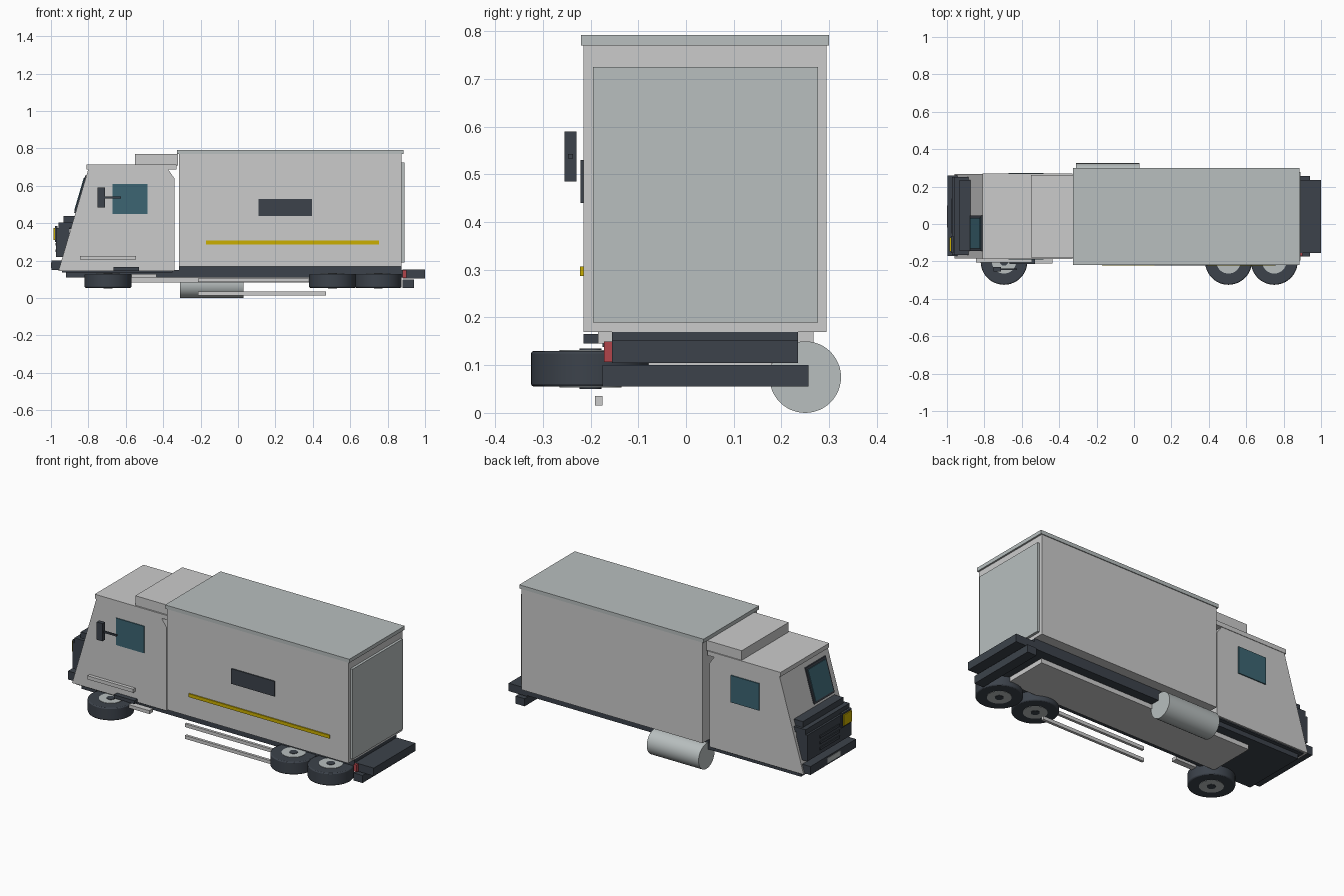
import bpy, bmesh, math

if "Cube" in bpy.data.objects:
    bpy.data.objects.remove(bpy.data.objects["Cube"])


def material(name, rgb):
    m = bpy.data.materials.new(name)
    m.diffuse_color = (*rgb, 1)
    m.use_nodes = True
    m.node_tree.nodes["Principled BSDF"].inputs["Base Color"].default_value = m.diffuse_color
    return m


DARK = material("dark", (0.045, 0.055, 0.07))
SILVER = material("silver", (0.48, 0.52, 0.52))
GLASS = material("glass", (0.045, 0.13, 0.17))
YELLOW = material("yellow", (0.6, 0.43, 0.0))
RED = material("red", (0.45, 0.06, 0.07))


def finish(name, bm, mat=None, bevel=0):
    bmesh.ops.recalc_face_normals(bm, faces=bm.faces)
    me = bpy.data.meshes.new(name)
    bm.to_mesh(me)
    bm.free()
    ob = bpy.data.objects.new(name, me)
    bpy.context.collection.objects.link(ob)
    if mat:
        me.materials.append(mat)
    if bevel:
        b = ob.modifiers.new("bevel", 'BEVEL')
        b.width = bevel
        b.segments = 2
    return ob


def profile(name, pts, y0, y1, mat=None):
    """Extrude an x-z outline from y0 to y1."""
    bm = bmesh.new()
    face = bm.faces.new([bm.verts.new((x, y0, z)) for x, z in pts])
    ext = bmesh.ops.extrude_face_region(bm, geom=[face])
    verts = [v for v in ext["geom"] if isinstance(v, bmesh.types.BMVert)]
    bmesh.ops.translate(bm, verts=verts, vec=(0, y1 - y0, 0))
    return finish(name, bm, mat)


def box(name, x, y, z, mat=None):
    return profile(name, [(x[0], z[0]), (x[1], z[0]), (x[1], z[1]), (x[0], z[1])], y[0], y[1], mat)


def cylinder(name, loc, r, depth, mat=None, axis='Z', bevel=0):
    bpy.ops.mesh.primitive_cylinder_add(vertices=48, radius=r, depth=depth, location=loc,
                                        rotation=(0, math.pi / 2 if axis == 'X' else 0, 0))
    ob = bpy.context.object
    ob.name = name
    if mat:
        ob.data.materials.append(mat)
    bpy.ops.object.shade_smooth_by_angle(angle=math.radians(35))
    if bevel:
        b = ob.modifiers.new("bevel", 'BEVEL')
        b.width = bevel
        b.segments = 2
    return ob


# Chassis and underside
box("chassis", (-0.92, 0.88), (-0.155, 0.235), (0.11, 0.15), DARK)
box("under_panel", (-0.63, 0.78), (-0.10, 0.18), (0.083, 0.11))
box("rear_platform", (0.88, 1.0), (-0.155, 0.235), (0.105, 0.152), DARK)
box("rear_under_bar", (0.88, 0.94), (-0.175, 0.257), (0.055, 0.10), DARK)
box("tail_light", (0.88, 0.90), (-0.172, -0.155), (0.107, 0.15), RED)

# Cargo body
box("cargo_box", (-0.315, 0.875), (-0.215, 0.295), (0.17, 0.77))
box("cargo_floor", (-0.315, 0.875), (-0.155, 0.235), (0.15, 0.17), DARK)
box("cargo_roof", (-0.325, 0.885), (-0.22, 0.30), (0.77, 0.792), SILVER)
box("rear_door", (0.875, 0.89), (-0.195, 0.277), (0.19, 0.725), SILVER)
box("side_panel", (0.11, 0.395), (-0.221, -0.213), (0.44, 0.53), DARK)
box("side_stripe", (-0.17, 0.755), (-0.222, -0.213), (0.287, 0.307), YELLOW)

# Cab
profile("cab", [(-0.96, 0.145), (-0.34, 0.145), (-0.34, 0.64), (-0.375, 0.69), (-0.80, 0.69)],
        -0.185, 0.267)
box("cab_floor", (-0.94, -0.35), (-0.175, 0.257), (0.138, 0.145), DARK)
box("cab_roof", (-0.81, -0.33), (-0.187, 0.27), (0.687, 0.713))
box("roof_deflector", (-0.55, -0.32), (-0.178, 0.263), (0.71, 0.77))
for i, y in enumerate([(-0.19, -0.183), (0.265, 0.273)]):
    box(f"side_window_{i}", (-0.67, -0.485), y, (0.45, 0.61), GLASS)


def on_windscreen(name, z0, z1, out, y, mat):
    """Thin slab lying along the sloping cab front."""
    s = lambda z: -0.96 + (z - 0.145) * 0.16 / 0.545
    profile(name, [(s(z0) - out, z0), (s(z0) + 0.01, z0), (s(z1) + 0.01, z1), (s(z1) - out, z1)],
            y[0], y[1], mat)


on_windscreen("windscreen_frame", 0.455, 0.655, 0.007, (-0.145, 0.045), DARK)
on_windscreen("windscreen", 0.468, 0.642, 0.011, (-0.132, 0.032), GLASS)

# Cab front
box("front_bumper", (-0.998, -0.93), (-0.17, 0.258), (0.15, 0.20), DARK)
box("grille", (-0.972, -0.90), (-0.165, 0.25), (0.22, 0.375), DARK)
box("grille_cap", (-0.96, -0.88), (-0.165, 0.25), (0.375, 0.405), DARK)
box("upper_grille_bar", (-0.932, -0.87), (-0.145, 0.235), (0.37, 0.44), DARK)
for i in range(3):
    box(f"grille_slat_{i}", (-0.977, -0.972), (-0.05, 0.135), (0.245 + 0.035 * i, 0.26 + 0.035 * i), DARK)
box("number_plate", (-1.0, -0.997), (-0.02, 0.10), (0.16, 0.19), SILVER)
box("headlight_housing", (-0.979, -0.965), (-0.155, -0.065), (0.30, 0.385), DARK)
box("headlight", (-0.986, -0.979), (-0.147, -0.073), (0.31, 0.375), YELLOW)

# Mirror, trim and steps on the near side
box("mirror", (-0.75, -0.712), (-0.255, -0.23), (0.485, 0.59), DARK)
box("mirror_arm", (-0.712, -0.625), (-0.247, -0.237), (0.533, 0.543), DARK)
box("cab_trim", (-0.845, -0.545), (-0.205, -0.183), (0.205, 0.226))
box("upper_step", (-0.665, -0.53), (-0.215, -0.183), (0.145, 0.165), DARK)
box("lower_step", (-0.57, -0.435), (-0.21, -0.175), (0.11, 0.13))

# Side guard rails
for i, z in enumerate([0.015, 0.085]):
    box(f"guard_rail_{i}", (-0.215, 0.47), (-0.191, -0.175), (z, z + 0.02))

# Fuel tank
cylinder("fuel_tank", (-0.14, 0.25, 0.075), 0.075, 0.34, SILVER, 'X')

# Wheels, lying flat under the near side
for i, x in enumerate([-0.695, 0.505, 0.75]):
    cylinder(f"tyre_{i}", (x, -0.2, 0.0925), 0.125, 0.075, DARK, bevel=0.006)
    cylinder(f"rim_{i}", (x, -0.2, 0.0925), 0.065, 0.079, SILVER)
    cylinder(f"hub_{i}", (x, -0.2, 0.0925), 0.023, 0.084, DARK)
